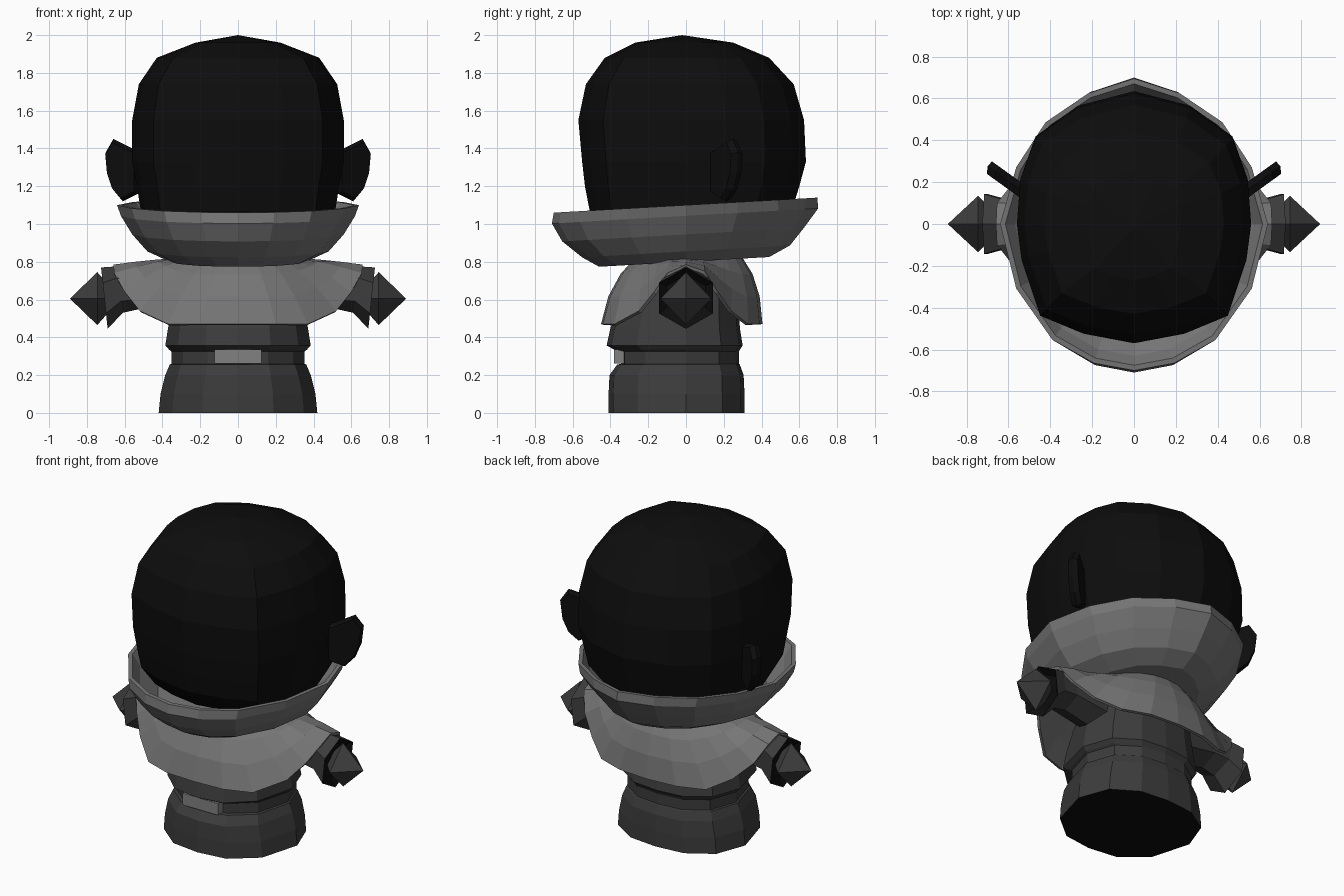
import bpy, bmesh, math
from mathutils import Vector

if "Cube" in bpy.data.objects:
    bpy.data.objects.remove(bpy.data.objects["Cube"])


def material(name, v):
    m = bpy.data.materials.new(name)
    m.diffuse_color = (v, v, v, 1)
    m.use_nodes = True
    m.node_tree.nodes["Principled BSDF"].inputs["Base Color"].default_value = m.diffuse_color
    return m


BLACK = material("black", 0.004)
CHARCOAL = material("charcoal", 0.045)
GREY = material("grey", 0.18)
SILVER = material("light_grey", 0.22)


def finish(name, bm, mats):
    bmesh.ops.recalc_face_normals(bm, faces=bm.faces[:])
    me = bpy.data.meshes.new(name)
    bm.to_mesh(me)
    bm.free()
    for m in mats:
        me.materials.append(m)
    ob = bpy.data.objects.new(name, me)
    bpy.context.collection.objects.link(ob)
    return ob


def skin(rings, cap_start=True, cap_end=True):
    """Bridge closed rings of equal length."""
    bm = bmesh.new()
    rows = [[bm.verts.new(p) for p in r] for r in rings]
    n = len(rows[0])
    for a, b in zip(rows, rows[1:]):
        for i in range(n):
            j = (i + 1) % n
            bm.faces.new((a[i], a[j], b[j], b[i]))
    if cap_start:
        bm.faces.new(rows[0])
    if cap_end:
        bm.faces.new(rows[-1])
    return bm


def mirror_half(half):
    """Complete a front-to-back half outline with its mirror image."""
    return half + [(-p[0], *p[1:]) for p in half[-2:0:-1]]


def rings_from(shape, rows, tilt=0.0):
    """Rows are height, half width, front depth, back depth."""
    out = []
    for z, xw, yf, yb in rows:
        ring = []
        for x, y in mirror_half(shape):
            yy = y * (yf if y < 0 else yb)
            ring.append((x * xw, yy, z + tilt * yy))
        out.append(ring)
    return out


# Head: squarish front, rounder back
head_shape = [(0, -1), (.43, -.92), (.8, -.77), (.96, -.3), (1, 0),
              (.97, .34), (.84, .66), (.48, .89), (0, 1)]
head_rows = [(.95, .45, .42, .44), (1.07, .515, .51, .56), (1.2, .535, .535, .6),
             (1.33, .56, .55, .635), (1.55, .56, .57, .625), (1.74, .525, .53, .57),
             (1.88, .43, .43, .44), (1.96, .225, .27, .25)]
bm = skin(rings_from(head_shape, head_rows), cap_end=False)
bm.verts.ensure_lookup_table()
top = bm.verts.new((0, -.02, 2))
last = bm.verts[-1 - 16:-1] if len(bm.verts) > 16 else []
last = [v for v in bm.verts if abs(v.co.z - 1.96) < 1e-4]
for i in range(len(last)):
    bm.faces.new((last[i], last[(i + 1) % len(last)], top))
finish("head", bm, [BLACK])

# Ears: thin plates angled backwards
ear_outline = [(.53, 1.39), (.56, 1.40), (.66, 1.45), (.70, 1.38), (.69, 1.27),
               (.66, 1.18), (.61, 1.12), (.53, 1.16)]
for side, label in ((1, "right"), (-1, "left")):
    rings = []
    for off, s in ((-.03, .9), (0, 1), (.03, .9)):
        ring = []
        for x, z in ear_outline:
            x, z = .61 + (x - .61) * s, 1.28 + (z - 1.28) * s
            ring.append((side * (x - off * .4), .175 + (x - .56) * .72 + off, z))
        rings.append(ring)
    finish(label + "_ear", skin(rings), [BLACK])

# Collar: tilted thick-walled bowl around the head
collar_shape = [(0, -1), (.30, -.95), (.61, -.79), (.88, -.44), (1, 0),
                (.88, .39), (.66, .70), (.34, .90), (0, 1)]
collar_rows = [(.80, .36, .46, .44), (.855, .48, .55, .55), (.945, .56, .655, .625),
               (1.043, .62, .71, .70), (1.10, .64, .70, .695),
               (1.10, .615, .675, .67), (1.03, .57, .63, .63), (.93, .46, .52, .52)]
finish("collar", skin(rings_from(collar_shape, collar_rows, .057)), [GREY])

# Cape: from the neck over the shoulders, arched above the arms
hem_half = [(0, -.45, .47), (.2, -.44, .47), (.37, -.38, .47), (.52, -.25, .54),
            (.60, -.17, .64), (.655, -.10, .74), (.66, 0, .785), (.655, .1, .75),
            (.60, .17, .64), (.50, .24, .54), (.37, .33, .47), (.2, .39, .47),
            (0, .405, .47)]
neck_half = []
for i in range(13):
    a = math.pi * i / 12
    neck_half.append((.32 * math.sin(a), -(.27 if i < 6 else .3) * math.cos(a), .82))
neck, hem = mirror_half(neck_half), mirror_half(hem_half)
cape_rings = []
for t in (0, .33, .67, 1):
    ring = []
    for p, q in zip(neck, hem):
        v = Vector(p).lerp(Vector(q), t)
        arch = 4 * t * (1 - t)
        drop = (.82 - q[2]) / .35
        v.z += .035 * arch * drop
        v.y *= 1 + .06 * arch
        ring.append(v)
    cape_rings.append(ring)
cape = finish("cape", skin(cape_rings, True, False), [GREY])
wall = cape.modifiers.new("wall", "SOLIDIFY")
wall.thickness = .018

# Body: robe skirt, pinched waist and chest
body_shape = [(0, -1), (.45, -.94), (.83, -.62), (1, 0), (.83, .62), (.45, .94), (0, 1)]
body_rows = [(0, .42, .41, .31), (.10, .41, .41, .31), (.2, .385, .405, .305),
             (.255, .362, .365, .285), (.26, .352, .345, .28), (.325, .352, .345, .28),
             (.335, .365, .38, .285), (.357, .385, .42, .30), (.45, .37, .40, .285),
             (.60, .34, .34, .28), (.80, .28, .24, .25)]
bm = skin(rings_from(body_shape, body_rows))
bm.normal_update()
for f in bm.faces:
    if all(v.co.z < .001 for v in f.verts):
        f.material_index = 1
finish("body", bm, [CHARCOAL, BLACK])

# Buckle: plate on the front of the waist
bm = bmesh.new()
bmesh.ops.create_cube(bm, size=1)
for v in bm.verts:
    front = v.co.y < 0
    v.co = Vector((v.co.x * .25, -.382 if front else -.31, .298 + v.co.z * .075))
finish("buckle", bm, [SILVER])

# Sleeves: hexagonal, flaring at the cuff, with a dark recess; faceted hands
# Sections are top x, top z, bottom x, bottom z, half depth
sections = [(.28, .75, .28, .50, .14), (.53, .755, .52, .55, .13),
            (.65, .775, .61, .53, .14), (.725, .77, .69, .445, .165),
            (.68, .73, .67, .50, .12)]
for side, label in ((1, "right"), (-1, "left")):
    rings = []
    for xt, zt, xb, zb, r in sections:
        ring = []
        for i in range(6):
            a = math.pi * i / 3
            t = (1 + math.cos(a)) / 2
            ring.append((side * (xb + (xt - xb) * t), r * math.sin(a), zb + (zt - zb) * t))
        rings.append(ring)
    bm = skin(rings)
    bm.faces.ensure_lookup_table()
    for i, f in enumerate(bm.faces):
        if 18 <= i < 24 or i == len(bm.faces) - 1:
            f.material_index = 1
    finish(label + "_sleeve", bm, [CHARCOAL, BLACK])

    ring = [(side * .745, .135 * math.sin(a), .605 + .14 * math.cos(a))
            for a in (0, math.pi / 2, math.pi, 3 * math.pi / 2)]
    bm = bmesh.new()
    loop = [bm.verts.new(p) for p in ring]
    for x in (.89, .62):
        tip = bm.verts.new((side * x, 0, .605))
        for i in range(4):
            bm.faces.new((loop[i], loop[(i + 1) % 4], tip))
    finish(label + "_hand", bm, [CHARCOAL])
